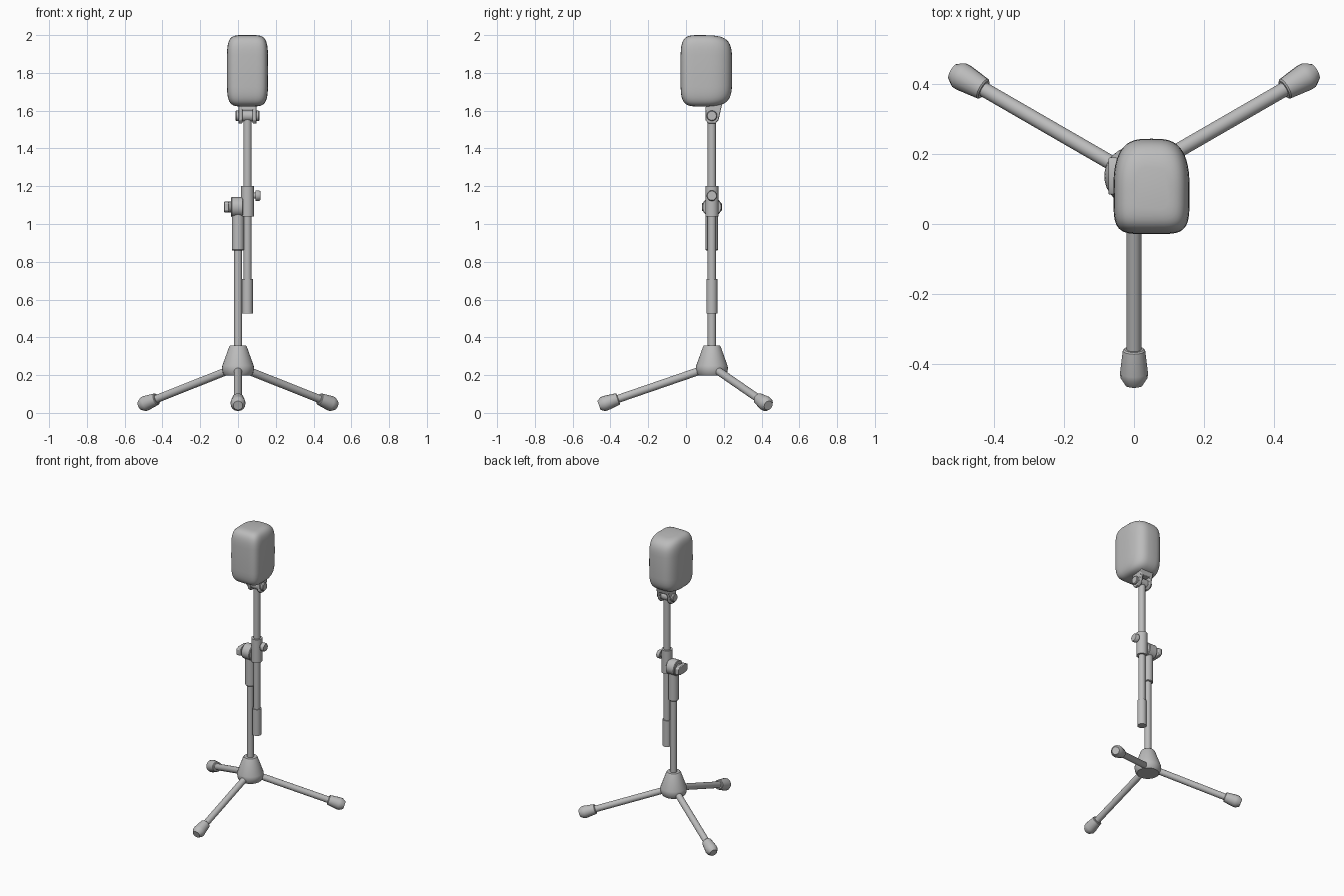
import bpy, bmesh, math
from mathutils import Vector

if "Cube" in bpy.data.objects:
    bpy.data.objects.remove(bpy.data.objects["Cube"])

CY = 0.137      # depth of the stand axis
BX = 0.05       # sideways position of the upper tube
grey = bpy.data.materials.new("grey")
grey.diffuse_color = (0.5, 0.5, 0.5, 1)
grey.use_nodes = True
grey.node_tree.nodes["Principled BSDF"].inputs["Base Color"].default_value = grey.diffuse_color


def finish(name, bm, bevel=0.0, angle=35):
    bmesh.ops.recalc_face_normals(bm, faces=bm.faces)
    me = bpy.data.meshes.new(name)
    bm.to_mesh(me)
    bm.free()
    me.materials.append(grey)
    ob = bpy.data.objects.new(name, me)
    bpy.context.collection.objects.link(ob)
    bpy.ops.object.select_all(action='DESELECT')
    ob.select_set(True)
    bpy.context.view_layer.objects.active = ob
    if bevel:
        mod = ob.modifiers.new("bevel", 'BEVEL')
        mod.width, mod.segments = bevel, 2
    bpy.ops.object.shade_smooth_by_angle(angle=math.radians(angle))
    return ob


def loft(bm, rings):
    """Skin closed rings of points and cap both ends."""
    loops = [[bm.verts.new(p) for p in ring] for ring in rings]
    n = len(loops[0])
    for a, b in zip(loops, loops[1:]):
        for i in range(n):
            j = (i + 1) % n
            bm.faces.new((a[i], a[j], b[j], b[i]))
    bm.faces.new(loops[0][::-1])
    bm.faces.new(loops[-1])


def lathe(name, origin, axis, profile, sides=24):
    """Turn (radius, distance) pairs around an axis."""
    rot = Vector((0, 0, 1)).rotation_difference(Vector(axis).normalized())
    bm = bmesh.new()
    loft(bm, [[Vector(origin) + rot @ Vector((r * math.cos(2 * math.pi * i / sides),
                                              r * math.sin(2 * math.pi * i / sides), h))
               for i in range(sides)] for r, h in profile])
    return finish(name, bm)


def plate(name, outline, x0, x1, bevel=0.004):
    """Extrude a (y, z) outline between two x positions."""
    bm = bmesh.new()
    loft(bm, [[(x, y, z) for y, z in outline] for x in (x0, x1)])
    return finish(name, bm, bevel)


UP, RIGHT = (0, 0, 1), (1, 0, 0)

# tripod hub
lathe("tripod_hub", (0, CY, 0), UP,
      [(0.070, 0.197), (0.080, 0.21), (0.085, 0.235), (0.083, 0.25), (0.047, 0.35), (0.042, 0.358)], 32)

# three legs with flared feet
for k in range(3):
    a = math.radians(-90 + 120 * k)
    d = Vector((math.cos(a), math.sin(a), -0.344)).normalized()
    start = Vector((0, CY, 0.245)) + d * 0.03
    lathe("leg", start, d, [(0.021, 0), (0.021, 0.53)])
    lathe("foot", start, d, [(0.028, 0.494), (0.032, 0.498), (0.040, 0.565),
                             (0.039, 0.58), (0.025, 0.602)], 16)

# lower tube and its collar
lathe("lower_tube", (0, CY, 0), UP, [(0.022, 0.3), (0.022, 1.08)])
lathe("lower_collar", (0, CY, 0), UP, [(0.030, 0.86), (0.033, 0.864), (0.033, 1.08)])

# swivel joint with wing knob
lathe("swivel_joint", (0, CY, 1.09), RIGHT,
      [(0.048, -0.037), (0.052, -0.033), (0.052, 0.023), (0.048, 0.027)], 32)
lathe("knob_shaft", (0, CY, 1.09), RIGHT, [(0.028, -0.052), (0.028, -0.03)])
plate("wing_knob", [(CY - 0.053, 1.07), (CY - 0.03, 1.06), (CY + 0.03, 1.06), (CY + 0.053, 1.07),
                    (CY + 0.053, 1.11), (CY + 0.03, 1.12), (CY - 0.03, 1.12), (CY - 0.053, 1.11)],
      -0.073, -0.047)

# upper tube, clamp sleeve, lock knob and end grip
lathe("upper_tube", (BX, CY, 0), UP, [(0.022, 0.55), (0.022, 1.56)])
lathe("clamp_sleeve", (BX, CY, 0), UP, [(0.035, 1.04), (0.035, 1.202)])
lathe("lock_knob", (BX, CY, 1.15), RIGHT, [(0.016, 0.0), (0.016, 0.042), (0.028, 0.042),
                                           (0.028, 0.062), (0.024, 0.068)])
lathe("end_grip", (BX, CY, 0), UP, [(0.029, 0.527), (0.029, 0.71)])

# tilt bracket under the microphone head
ear = [(0.108, 1.66), (0.205, 1.68), (0.188, 1.62), (0.172, 1.55), (0.155, 1.532),
       (0.118, 1.532), (0.103, 1.55), (0.103, 1.60)]
for s in (-1, 1):
    plate("bracket_ear", ear, BX + s * 0.027, BX + s * 0.048)
    lathe("bracket_bolt", (BX, CY, 1.573), (s, 0, 0), [(0.028, 0.046), (0.028, 0.058), (0.024, 0.063)], 16)
plate("bracket_bridge", [(0.104, 1.605), (0.184, 1.605), (0.205, 1.68), (0.108, 1.66)],
      BX - 0.047, BX + 0.047)
lathe("tilt_lug", (BX, CY, 1.573), RIGHT, [(0.03, -0.028), (0.03, 0.028)])

# microphone head: flattened front, rounded back, soft top and bottom
def power(v, e):
    return math.copysign(abs(v) ** e, v)


rings, n, zc, half = [], 48, 1.811, 0.189
for k in range(1, 24):
    t = -math.pi / 2 + math.pi * k / 24
    s, h = abs(math.cos(t)) ** 0.4, power(math.sin(t), 0.4)
    ring = []
    for i in range(n):
        a = 2 * math.pi * i / n
        c, q = math.cos(a), math.sin(a)
        back = q > 0
        e = 0.78 if back else 0.42
        x = 0.109 * power(c, 0.62 if back else 0.42)
        y = power(q, e) * (0.145 if back else 0.128)
        drop = 1 - 0.10 * (max(y, 0) * s / 0.145) ** 2
        ring.append((BX + x * s, 0.099 + y * s, zc + half * h * drop))
    rings.append(ring)
bm = bmesh.new()
loft(bm, rings)
finish("microphone_head", bm, angle=60)
